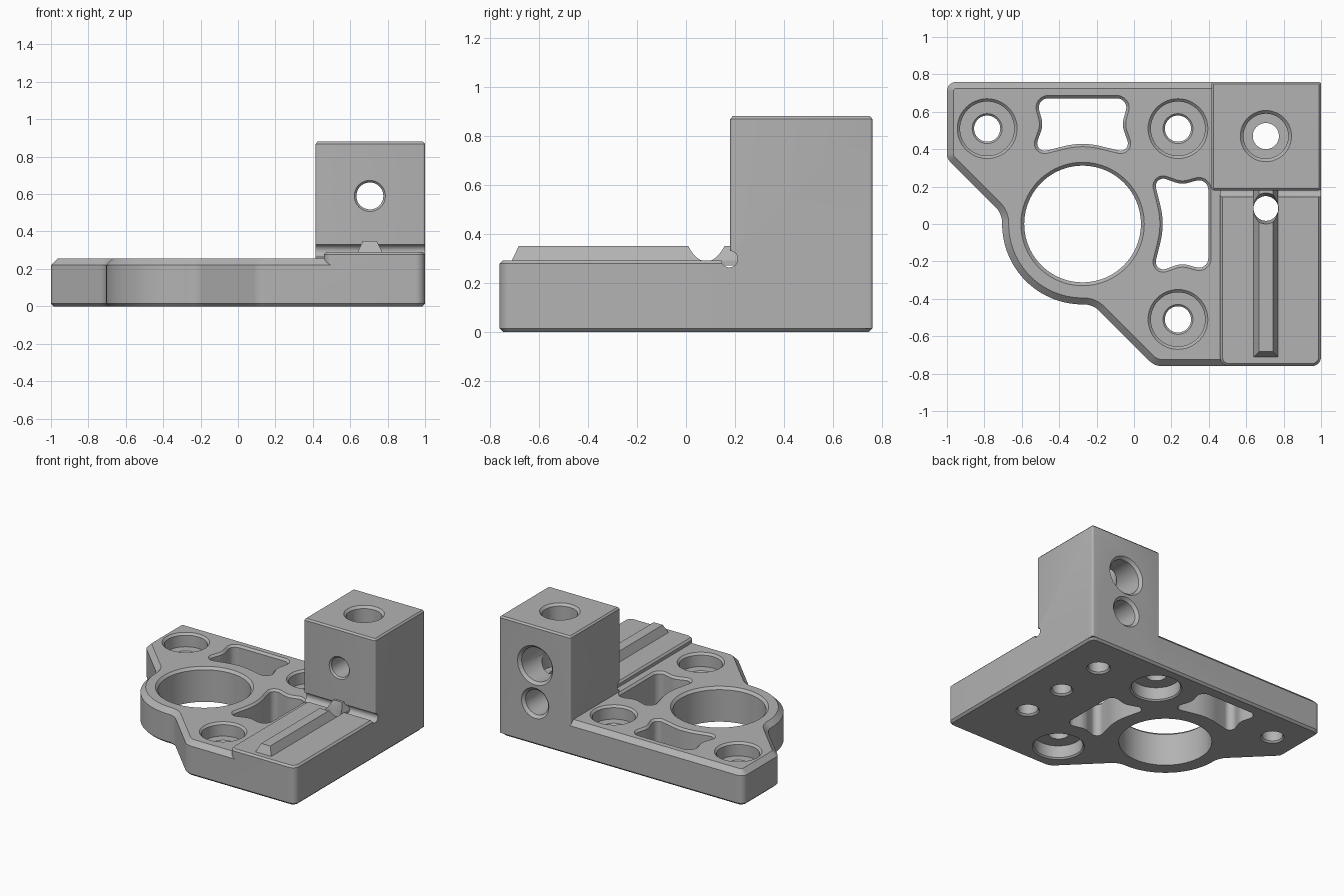
import bpy, bmesh, math
from mathutils import Vector, Matrix

cube = bpy.data.objects.get("Cube")
if cube:
    bpy.data.objects.remove(cube, do_unlink=True)

grey = bpy.data.materials.new("satin grey")
grey.use_nodes = True
grey.diffuse_color = (0.45, 0.45, 0.45, 1)
grey.node_tree.nodes["Principled BSDF"].inputs["Base Color"].default_value = grey.diffuse_color


def rounded(corners, n=10):
    """Closed outline with a fillet radius at each corner (x, y, r)."""
    pts = []
    for i, (x, y, r) in enumerate(corners):
        p = Vector((x, y))
        a = (Vector(corners[i - 1][:2]) - p).normalized()
        b = (Vector(corners[(i + 1) % len(corners)][:2]) - p).normalized()
        half = a.angle(b) / 2
        c = p + (a + b).normalized() * r / math.sin(half)
        s, e = p + a * r / math.tan(half) - c, p + b * r / math.tan(half) - c
        w = math.pi - 2 * half
        steps = n * 3 if r > 0.3 else n
        for k in range(steps + 1):
            t = k / steps
            pts.append(c + (s * math.sin((1 - t) * w) + e * math.sin(t * w)) / math.sin(w))
    area = sum(p.x * q.y - q.x * p.y for p, q in zip(pts, pts[1:] + pts[:1]))
    return pts if area > 0 else pts[::-1]


def grow(pts, d):
    """Offset an outline outwards by d."""
    out = []
    for i, p in enumerate(pts):
        e, f = (p - pts[i - 1]).normalized(), (pts[(i + 1) % len(pts)] - p).normalized()
        m, k = Vector((e.y, -e.x)), Vector((f.y, -f.x))
        out.append(p + (m + k) * d / (1 + m.dot(k)))
    return out


def loft(name, rings, matrix=Matrix()):
    """Solid through a stack of equal rings, capped at both ends."""
    bm = bmesh.new()
    loops = [[bm.verts.new(v) for v in ring] for ring in rings]
    for lo, hi in zip(loops, loops[1:]):
        for i in range(len(lo)):
            bm.faces.new((lo[i - 1], lo[i], hi[i], hi[i - 1]))
    bm.faces.new(loops[0][::-1])
    bm.faces.new(loops[-1])
    bmesh.ops.recalc_face_normals(bm, faces=bm.faces)
    bm.transform(matrix)
    mesh = bpy.data.meshes.new(name)
    bm.to_mesh(mesh)
    bm.free()
    mesh.materials.append(grey)
    obj = bpy.data.objects.new(name, mesh)
    bpy.context.collection.objects.link(obj)
    return obj


def slab(name, outline, levels):
    """Solid from an outline and (height, offset) levels."""
    return loft(name, [[(p.x, p.y, z) for p in grow(outline, d)] for z, d in levels])


def turned(name, profile, matrix, n=48):
    """Round solid from (radius, height) steps."""
    ang = [math.tau * i / n for i in range(n)]
    return loft(name, [[(r * math.cos(a), r * math.sin(a), h) for a in ang]
                       for r, h in profile], matrix)


def combine(target, tool, operation):
    """Apply a boolean and throw the tool away."""
    mod = target.modifiers.new("combine", 'BOOLEAN')
    mod.operation, mod.solver, mod.object = operation, 'EXACT', tool
    deps = bpy.context.evaluated_depsgraph_get()
    mesh = bpy.data.meshes.new_from_object(target.evaluated_get(deps))
    target.modifiers.clear()
    target.data = mesh
    bpy.data.objects.remove(tool, do_unlink=True)


def at(x, y, z=0.0):
    return Matrix.Translation((x, y, z))


# Base plate with a bulge around the bore
BORE = -0.275
plate = rounded([(-1, .76, .05), (-1, .35, .06), (-.705, .055, .12), (-.705, -.43, .43),
                 (-.22, -.43, .12), (.11, -.76, .1), (1, -.76, .05), (1, .76, .05)])
body = slab("bracket_body", plate, [(0, -.015), (.015, 0), (.22, 0), (.255, -.035)])

# Raised pad and upright block
pad = rounded([(.46, -.76, .05), (1, -.76, .05), (1, .4, .05), (.46, .4, .05)])
combine(body, slab("pad", pad, [(.1, 0), (.278, 0), (.291, -.013)]), 'UNION')
block = rounded([(.415, .18, .012), (1, .18, .012), (1, .76, .012), (.415, .76, .012)], 4)
combine(body, slab("block", block, [(.015, 0), (.868, 0), (.88, -.011)]), 'UNION')

# Relief groove at the foot of the block
combine(body, turned("groove", [(.034, .3), (.034, 1.1)],
                     at(0, .177, .297) @ Matrix.Rotation(math.pi / 2, 4, 'Y'), 24), 'DIFFERENCE')

# Tapered locating ridge
ridge = [Vector(p) for p in ((.64, -.71), (.77, -.71), (.77, .22), (.64, .22))]
combine(body, slab("ridge", ridge, [(.27, 0), (.291, 0), (.35, -.028)]), 'UNION')

# Two lightening windows, the second mirrored across the diagonal
side = [(-.25, .672, .05), (-.21, .53, .12), (-.265, .375, .04)]
window = side + [(0, .44, .4)] + [(-u, v, r) for u, v, r in side[::-1]]
for corners in ([(BORE + u, v, r) for u, v, r in window],
                [(BORE + v, u, r) for u, v, r in window]):
    combine(body, slab("window", rounded(corners),
                       [(-.05, 0), (.24, 0), (.257, .017)]), 'DIFFERENCE')

# Main bore
combine(body, turned("bore", [(.312, -.05), (.312, .237), (.332, .257)], at(BORE, 0), 80),
        'DIFFERENCE')

# Counterbored screw holes; two are recessed from below as well
top = [(.07, .145), (.08, .155), (.145, .155), (.145, .24), (.162, .257)]
plain = [(.082, -.002), (.07, .012)]
recess = [(.177, -.002), (.165, .01), (.165, .1), (.07, .1)]
for x, y, foot in ((-1, 1, plain), (1, 1, recess), (1, -1, recess)):
    combine(body, turned("screw_hole", foot + top, at(BORE + .51 * x, .51 * y)), 'DIFFERENCE')

# Holes on the centre line of the block and pad
X = .705
holes = [
    ([(.082, -.002), (.07, .012), (.07, .42), (.12, .42), (.12, .863), (.14, .883)], at(X, .47)),
    ([(.08, -.002), (.066, .012), (.066, .285), (.085, .36)], at(X, .083)),
    ([(.08, -.002), (.068, .012), (.068, .2)], at(X, -.27)),
]
back = Matrix.Rotation(math.pi / 2, 4, 'X')
holes += [
    ([(.147, -.003), (.125, .02), (.125, .35), (.072, .35), (.072, .568), (.085, .582)],
     at(X, .76, .59) @ back),
    ([(.115, -.003), (.092, .02), (.092, .42)], at(X, .76, .31) @ back),
]
for profile, matrix in holes:
    combine(body, turned("hole", profile, matrix), 'DIFFERENCE')

# Smooth round walls, keep the machined edges crisp
bpy.ops.object.select_all(action='DESELECT')
body.select_set(True)
bpy.context.view_layer.objects.active = body
bpy.ops.object.shade_smooth_by_angle(angle=math.radians(25))
